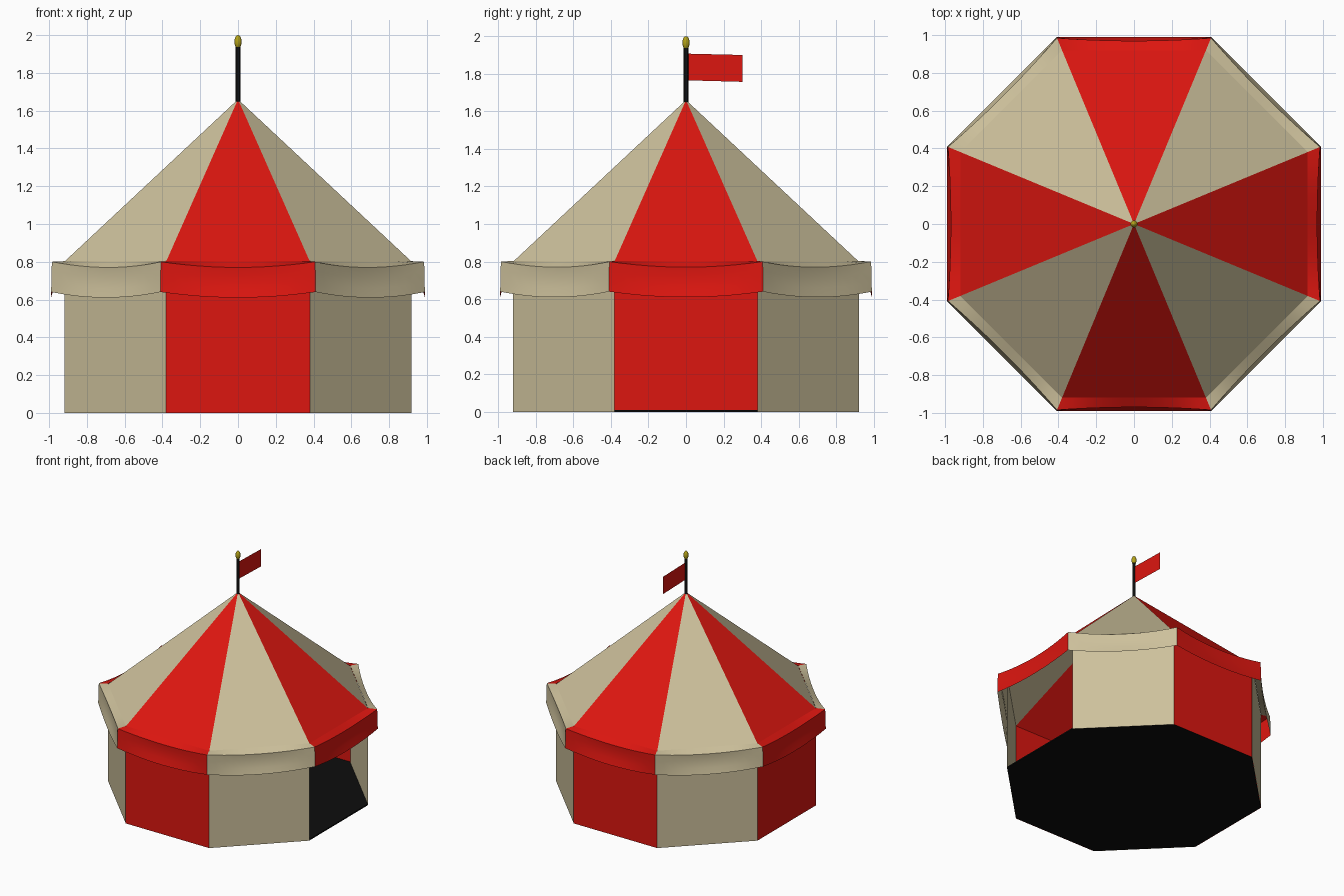
import bpy
from math import cos, sin, pi, tan, radians

if "Cube" in bpy.data.objects:
    bpy.data.objects.remove(bpy.data.objects["Cube"])


def material(name, rgb):
    m = bpy.data.materials.new(name)
    m.diffuse_color = (*rgb, 1)
    m.use_nodes = True
    m.node_tree.nodes["Principled BSDF"].inputs["Base Color"].default_value = m.diffuse_color
    return m


RED = material("red canvas", (0.72, 0.008, 0.005))
CREAM = material("cream canvas", (0.61, 0.53, 0.33))
BLACK = material("black", (0.004, 0.004, 0.004))
GOLD = material("gold", (0.45, 0.36, 0.01))

WALL, OUTER = 0.92, 0.99          # distance from centre to the flat sides
EAVE, PEAK = 0.80, 1.66


def mesh_object(name, verts, faces, mat):
    me = bpy.data.meshes.new(name)
    me.from_pydata(verts, [], faces)
    me.materials.append(mat)
    ob = bpy.data.objects.new(name, me)
    bpy.context.collection.objects.link(ob)
    return ob


def side_point(side, apothem, t, z, half_width=None):
    """Point on an octagon side; t runs from -1 to 1 along the side."""
    a = side * pi / 4
    w = t * (apothem * tan(pi / 8) if half_width is None else half_width)
    return (apothem * cos(a) - w * sin(a), apothem * sin(a) + w * cos(a), z)


def smooth(ob):
    bpy.ops.object.select_all(action='DESELECT')
    ob.select_set(True)
    bpy.context.view_layer.objects.active = ob
    bpy.ops.object.shade_smooth_by_angle(angle=radians(30))


for i in range(8):
    mat = CREAM if i % 2 else RED
    # roof panel
    mesh_object(f"roof_panel_{i}", [side_point(i, WALL, -1, EAVE), side_point(i, WALL, 1, EAVE),
                                    (0, 0, PEAK)], [(0, 1, 2)], mat)
    # wall panel, leaving the right side open as the doorway
    if i != 0:
        mesh_object(f"wall_panel_{i}", [side_point(i, WALL, t, z) for t, z in
                                        ((-1, 0), (1, 0), (1, EAVE), (-1, EAVE))], [(0, 1, 2, 3)], mat)
    # draped valance: rows of (distance, inward bow, height, sag)
    rows = [(WALL, 0, EAVE + 0.003, 0), (OUTER - 0.005, 0.015, EAVE, 0.03),
            (OUTER - 0.002, 0.022, 0.75, 0.03), (OUTER - 0.002, 0.012, 0.69, 0.03),
            (OUTER, 0.0, 0.64, 0.03)]
    n = 12
    verts, faces = [], []
    for apothem, bow, z, sag in rows:
        for k in range(n + 1):
            t = 2 * k / n - 1
            s = 1 - t * t
            verts.append(side_point(i, apothem - bow * s, t, z - sag * s, apothem * tan(pi / 8)))
    for r in range(len(rows) - 1):
        for k in range(n):
            a = r * (n + 1) + k
            faces.append((a, a + n + 1, a + n + 2, a + 1))
    smooth(mesh_object(f"valance_{i}", verts, faces, mat))

# floor slab
bpy.ops.mesh.primitive_cylinder_add(vertices=8, radius=WALL / cos(pi / 8) - 0.002, depth=0.01,
                                    location=(0, 0, 0.005), rotation=(0, 0, pi / 8))
floor = bpy.context.object
floor.name = "floor"
floor.data.materials.append(BLACK)

# flag pole
bpy.ops.mesh.primitive_cylinder_add(vertices=16, radius=0.012, depth=0.30, location=(0, 0, 1.795))
pole = bpy.context.object
pole.name = "flag_pole"
pole.data.materials.append(BLACK)
smooth(pole)

# pole finial
bpy.ops.mesh.primitive_uv_sphere_add(segments=16, ring_count=10, radius=1, location=(0, 0, 1.965))
finial = bpy.context.object
finial.name = "finial"
finial.scale = (0.019, 0.019, 0.035)
finial.data.materials.append(GOLD)
smooth(finial)

# flag
mesh_object("flag", [(0, 0.01, 1.765), (0, 0.30, 1.757), (0, 0.30, 1.90), (0, 0.01, 1.907)],
            [(0, 1, 2, 3)], RED)
